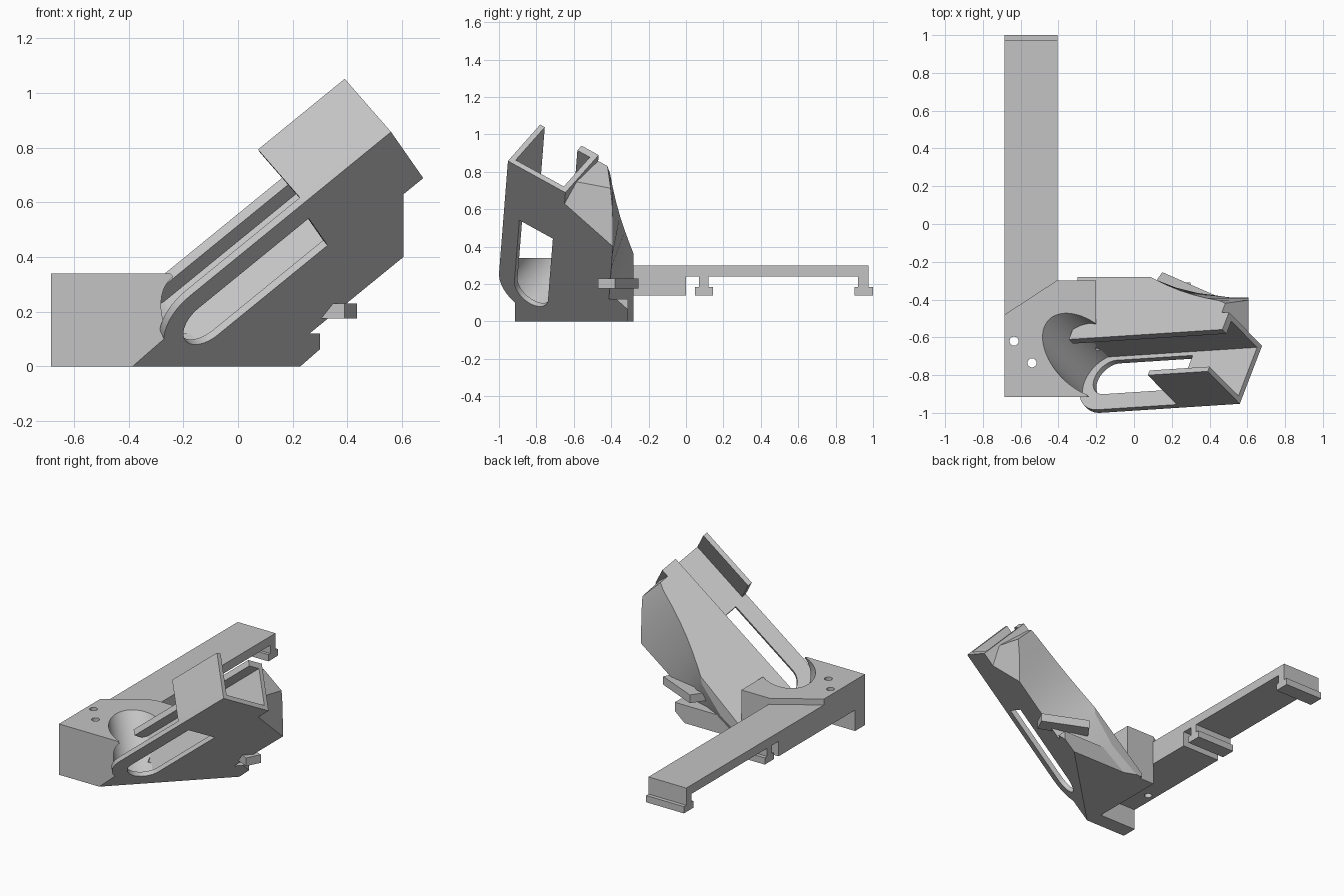
import bpy, bmesh, math
from mathutils import Matrix, Vector

cube = bpy.data.objects.get("Cube")
if cube:
    bpy.data.objects.remove(cube, do_unlink=True)

grey = bpy.data.materials.new("plain_grey")
grey.use_nodes = True
grey.diffuse_color = (0.55, 0.55, 0.55, 1)
grey.node_tree.nodes["Principled BSDF"].inputs["Base Color"].default_value = (0.55, 0.55, 0.55, 1)

# Tilted frame of the channel: u along it, v across it, w out of its floor
corner = Vector((0.56, -0.952, 0.858))
u = Vector((0.774, 0.05, 0.631)).normalized()
v = Vector((0.322, 0.83, -0.454))
v = (v - u * v.dot(u)).normalized()
w = u.cross(v)
FRAME = Matrix.Translation(corner) @ Matrix((u, v, w)).transposed().to_4x4()
FLAT = Matrix.Identity(4)


def finish(name, bm, frame=FLAT):
    bm.transform(frame)
    bmesh.ops.recalc_face_normals(bm, faces=bm.faces)
    mesh = bpy.data.meshes.new(name)
    bm.to_mesh(mesh)
    bm.free()
    mesh.materials.append(grey)
    obj = bpy.data.objects.new(name, mesh)
    bpy.context.collection.objects.link(obj)
    return obj


def prism(name, outline, low, high, frame=FLAT):
    bm = bmesh.new()
    rings = [[bm.verts.new((x, y, z)) for x, y in outline] for z in (low, high)]
    n = len(outline)
    bm.faces.new(rings[0])
    bm.faces.new(rings[1])
    for i in range(n):
        j = (i + 1) % n
        bm.faces.new((rings[0][i], rings[0][j], rings[1][j], rings[1][i]))
    return finish(name, bm, frame)


def box(name, xs, ys, zs, frame=FLAT):
    (a, b), (c, d) = xs, ys
    return prism(name, [(a, c), (b, c), (b, d), (a, d)], zs[0], zs[1], frame)


def round_end(cu, cv, r, end, steps=24):
    """Straight strip with one half-round end."""
    arc = [math.pi / 2 + math.pi * i / steps for i in range(steps + 1)]
    return [(cu + r * math.cos(t), cv + r * math.sin(t)) for t in arc] + [(end, cv - r), (end, cv + r)]


def circle(cx, cy, r, n=32):
    return [(cx + r * math.cos(2 * math.pi * i / n), cy + r * math.sin(2 * math.pi * i / n)) for i in range(n)]


def clip(obj, point, normal):
    """Remove everything on the normal side of a plane and cap the cut."""
    bm = bmesh.new()
    bm.from_mesh(obj.data)
    bmesh.ops.bisect_plane(bm, geom=bm.verts[:] + bm.edges[:] + bm.faces[:],
                           plane_co=point, plane_no=normal, clear_outer=True)
    bmesh.ops.holes_fill(bm, edges=[e for e in bm.edges if e.is_boundary], sides=0)
    bmesh.ops.recalc_face_normals(bm, faces=bm.faces)
    bm.to_mesh(obj.data)
    bm.free()


def select(obj):
    bpy.ops.object.select_all(action='DESELECT')
    obj.select_set(True)
    bpy.context.view_layer.objects.active = obj


def cut(obj, cutters):
    for c in cutters:
        mod = obj.modifiers.new("cut", 'BOOLEAN')
        mod.operation = 'DIFFERENCE'
        mod.solver = 'EXACT'
        mod.object = c
        select(obj)
        bpy.ops.object.modifier_apply(modifier=mod.name)


# Cutters: channel hollow, its open top, round end well, floor slot, screw holes
hollow = box("hollow_cutter", (-0.95, 0.2), (0.03, 0.34), (0.03, 0.28), FRAME)
opening = box("opening_cutter", (-0.95, 0.2), (-0.4, 0.26), (0.031, 0.8), FRAME)
well = prism("well_cutter", circle(-0.95, 0.187, 0.168, 64), 0.03, 0.8, FRAME)
slot = prism("slot_cutter", round_end(-0.95, 0.207, 0.108, -0.43), -0.1, 0.2, FRAME)
holes = [prism("hole_cutter", circle(x, y, 0.024), 0, 0.5) for x, y in ((-0.635, -0.62), (-0.54, -0.735))]

# Channel floor with rounded end
floor = prism("channel_floor", round_end(-0.95, 0.185, 0.185, 0), 0, 0.03, FRAME)
cut(floor, [slot])

# Channel walls and lip
box("near_wall", (-0.41, 0), (0, 0.03), (0, 0.31), FRAME)
far_wall = box("far_wall", (-1.1, 0), (0.34, 0.37), (0, 0.32), FRAME)
lip = box("far_wall_lip", (-1.05, 0), (0.26, 0.345), (0.28, 0.32), FRAME)
for part in (far_wall, lip):
    clip(part, (0, 0, 0), (0, 0, -1))

# Scooped body behind the channel
bm = bmesh.new()
previous = None
for s, top_edge in ((0, 0.43), (-0.1, 0.45), (-0.2, 0.473), (-0.3, 0.5), (-0.4, 0.532),
                    (-0.5, 0.57), (-0.6, 0.613), (-0.68, 0.65), (-0.9, 0.69), (-1.25, 0.69)):
    top_s = min(s, -0.05)
    ring = [bm.verts.new(p) for p in ((s, 0.36, 0), (s, 0.69, 0), (top_s, top_edge, 0.32), (top_s, 0.36, 0.32))]
    if previous:
        for i in range(4):
            j = (i + 1) % 4
            bm.faces.new((previous[i], previous[j], ring[j], ring[i]))
    else:
        bm.faces.new(ring)
    previous = ring
bm.faces.new(previous)
body = finish("scooped_body", bm, FRAME)
clip(body, (0.605, 0, 0), (1, 0, 0))
clip(body, (0, 0, 0), (0, 0, -1))
clip(body, (0, -0.28, 0), (0, 1, 0))
clip(body, (-0.3, 0, 0), (-1, 0, 0))

# Mounting block, its lower half, foot wall and toe
mount = [(-0.685, -0.915), (-0.2, -0.915), (-0.2, -0.3), (-0.41, -0.3), (-0.685, -0.48)]
blocks = [
    prism("mounting_block", mount, 0.14, 0.34),
    box("block_base", (-0.41, -0.2), (-0.915, -0.3), (0, 0.14)),
    box("block_front_leg", (-0.685, -0.41), (-0.915, -0.81), (0, 0.14)),
    box("block_toe", (-0.2, 0.3), (-0.9, -0.31), (0, 0.12)),
]
for b in blocks:
    clip(b, corner, -w)
    cut(b, [hollow, opening, well, slot])
cut(blocks[0], holes)

# Arm with its two clip feet
ARM = (-0.685, -0.405)
root = prism("arm_root", [(-0.685, -0.49), (-0.405, -0.31), (-0.405, 0), (-0.685, 0)], 0.14, 0.3)
box("arm", ARM, (-0.01, 0.975), (0.24, 0.3))
for label, stem, base in (("middle", (0.07, 0.12), (0.048, 0.145)), ("end", (0.92, 0.975), (0.9, 1.0))):
    box(label + "_foot_stem", ARM, stem, (0.18, 0.245))
    box(label + "_foot", ARM, base, (0.14, 0.185))

# Small tab on the back
prism("back_tab", [(0.15, -0.255), (0.435, -0.38), (0.39, -0.47), (0.09, -0.34)], 0.175, 0.23)

for c in [hollow, opening, well, slot] + holes:
    bpy.data.objects.remove(c, do_unlink=True)

# Smooth curved parts, keep edges crisp
for obj in [floor, body] + blocks:
    select(obj)
    bpy.ops.object.shade_smooth_by_angle(angle=math.radians(25))
